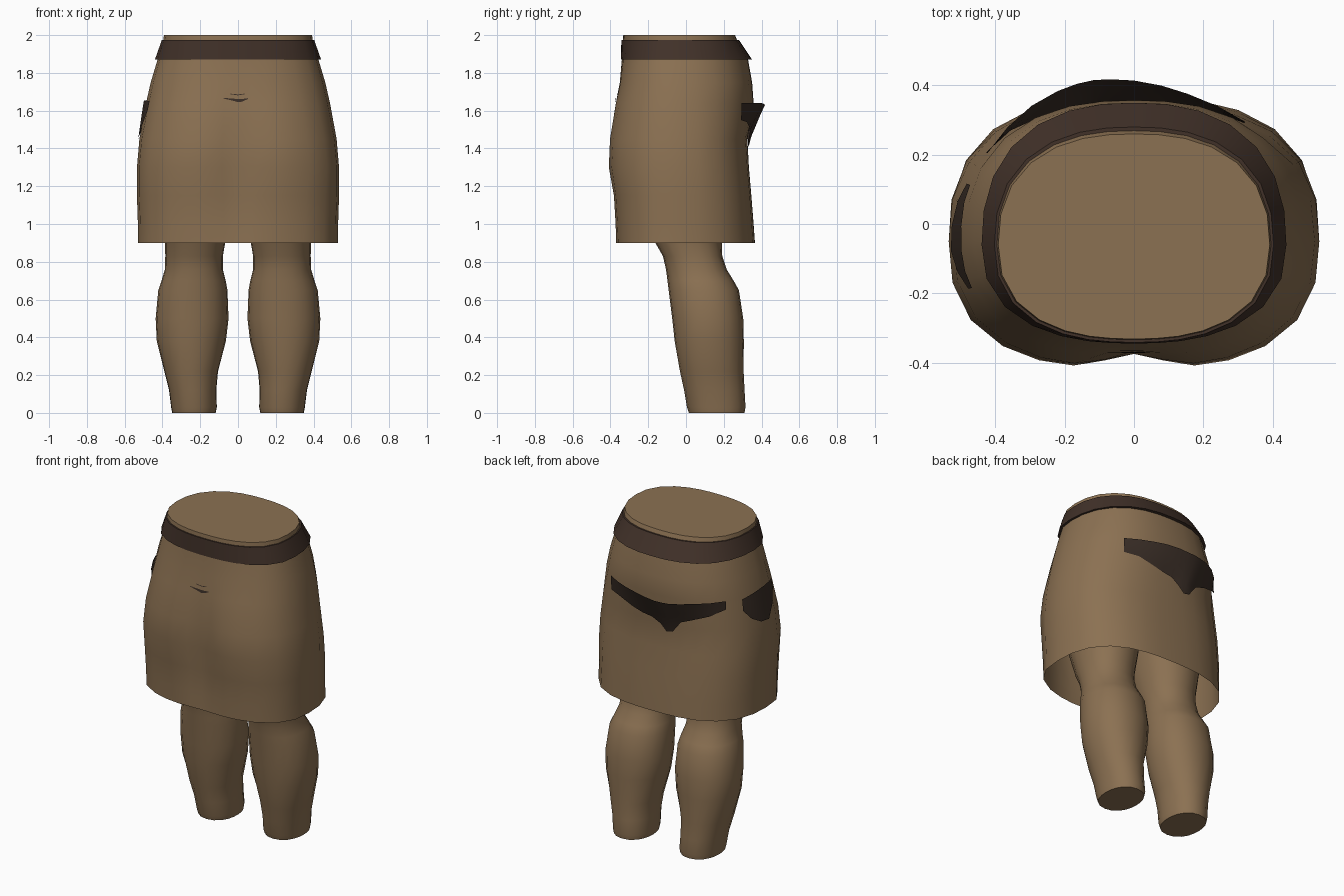
import bpy, bmesh, math


def material(name, rgb):
    m = bpy.data.materials.new(name)
    m.diffuse_color = (*rgb, 1)
    return m


TAN = material("tan", (0.26, 0.165, 0.085))
BROWN = material("dark brown", (0.053, 0.031, 0.022))
SCRAP = material("blackish brown", (0.040, 0.026, 0.019))


def ring_point(ring, deg, off=0.0):
    """Point on a rounded oval ring (z, x0, x1, y0, y1, cy, power, dent)."""
    z, x0, x1, y0, y1, cy, n, dent = ring
    c, s = math.cos(math.radians(deg)), math.sin(math.radians(deg))
    a, b = (x1 - x0) / 2, (y1 - cy if s > 0 else cy - y0)
    r = (abs(c / a) ** n + abs(s / b) ** n) ** (-1 / n) + off
    x, y = r * c, r * s
    if s < 0:
        y += dent * math.exp(-(x / 0.11) ** 2)
    return ((x0 + x1) / 2 + x, cy + y, z)


def finish(name, bm, mat, angle=50):
    me = bpy.data.meshes.new(name)
    bm.to_mesh(me)
    bm.free()
    me.materials.append(mat)
    ob = bpy.data.objects.new(name, me)
    bpy.context.collection.objects.link(ob)
    bpy.ops.object.select_all(action='DESELECT')
    ob.select_set(True)
    bpy.context.view_layer.objects.active = ob
    bpy.ops.object.shade_smooth_by_angle(angle=math.radians(angle))
    return ob


def loft(name, rings, mat, seg=28, cap_bottom=False, cap_top=False):
    bm = bmesh.new()
    rows = [[bm.verts.new(ring_point(r, 360 * i / seg)) for i in range(seg)]
            for r in rings]
    for lo, hi in zip(rows, rows[1:]):
        for i in range(seg):
            j = (i + 1) % seg
            bm.faces.new((lo[i], lo[j], hi[j], hi[i]))
    if cap_bottom:
        bm.faces.new(rows[0][::-1])
    if cap_top:
        bm.faces.new(rows[-1])
    return finish(name, bm, mat)


# Skirt: open at the hem, with a shallow dip down the middle of the front
SKIRT = [(z, -w, w, f, b, -0.05, n, d) for z, w, f, b, n, d in (
    (0.90, 0.530, -0.375, 0.365, 2.7, 0.01),
    (1.00, 0.530, -0.380, 0.358, 2.7, 0.02),
    (1.15, 0.535, -0.390, 0.346, 2.7, 0.03),
    (1.30, 0.535, -0.420, 0.333, 2.6, 0.045),
    (1.45, 0.522, -0.415, 0.325, 2.5, 0.04),
    (1.64, 0.487, -0.382, 0.358, 2.4, 0.015),
    (1.75, 0.462, -0.355, 0.350, 2.4, 0.005),
    (1.89, 0.420, -0.338, 0.325, 2.4, 0.0))]
loft("skirt", SKIRT, TAN)

# Waist: short stump closed by a flat top
loft("waist", [(1.85, -0.41, 0.41, -0.335, 0.31, -0.06, 2.4, 0),
               (1.96, -0.398, 0.398, -0.335, 0.275, -0.06, 2.4, 0),
               (2.00, -0.392, 0.392, -0.332, 0.26, -0.06, 2.4, 0)],
     TAN, cap_top=True)

# Belt: flared band with narrow lips above and below
loft("belt", [(1.87, -0.42, 0.42, -0.330, 0.325, -0.06, 2.4, 0),
              (1.87, -0.44, 0.44, -0.345, 0.350, -0.06, 2.4, 0),
              (1.975, -0.403, 0.403, -0.342, 0.280, -0.06, 2.4, 0),
              (1.975, -0.39, 0.39, -0.328, 0.262, -0.06, 2.4, 0)], BROWN)

# Legs: thigh, knee, calf and a cut-off ankle
LEG = ((0.00, 0.118, 0.348, 0.015, 0.310), (0.03, 0.112, 0.354, 0.005, 0.315),
       (0.12, 0.115, 0.365, -0.010, 0.310), (0.22, 0.106, 0.390, -0.032, 0.305),
       (0.38, 0.064, 0.430, -0.060, 0.306), (0.50, 0.050, 0.436, -0.073, 0.303),
       (0.65, 0.056, 0.422, -0.092, 0.280), (0.70, 0.065, 0.405, -0.098, 0.252),
       (0.76, 0.080, 0.387, -0.106, 0.215), (0.83, 0.080, 0.385, -0.122, 0.192),
       (0.90, 0.068, 0.386, -0.162, 0.190), (1.05, 0.040, 0.410, -0.210, 0.210),
       (1.25, 0.010, 0.440, -0.270, 0.240))
for side, sign in (("left", 1), ("right", -1)):
    rings = []
    for z, x0, x1, y0, y1 in LEG:
        lo, hi = sorted((sign * x0, sign * x1))
        rings.append((z, lo, hi, y0, y1, (y0 + y1) / 2, 2.2, 0))
    loft(side + "_leg", rings, TAN, seg=20, cap_bottom=True)


def skirt_point(deg, z, off):
    for lo, hi in zip(SKIRT, SKIRT[1:]):
        if z <= hi[0]:
            t = (z - lo[0]) / (hi[0] - lo[0])
            return ring_point([p + (q - p) * t for p, q in zip(lo, hi)], deg, off)


def scrap(name, columns, base=0.007, rows=4):
    """Torn sheet hung on the skirt; columns are (angle, top z, bottom z, top gap)."""
    bm = bmesh.new()
    grid = [[bm.verts.new(skirt_point(d, zt + (zb - zt) * k / rows,
                                      base + gap * (1 - k / rows)))
             for k in range(rows + 1)] for d, zt, zb, gap in columns]
    for p, q in zip(grid, grid[1:]):
        for k in range(rows):
            bm.faces.new((p[k], p[k + 1], q[k + 1], q[k]))
    bmesh.ops.reverse_faces(bm, faces=bm.faces)
    bmesh.ops.recalc_face_normals(bm, faces=bm.faces)
    if sum(f.normal.dot(f.calc_center_median()) for f in bm.faces) < 0:
        bmesh.ops.reverse_faces(bm, faces=bm.faces)
    return finish(name, bm, SCRAP)


# Torn cloth: wide one standing away at the back, small one on the hip
scrap("back_scrap", [(47, 1.64, 1.55, 0.0), (58, 1.64, 1.54, 0.008),
                     (70, 1.64, 1.51, 0.022), (80, 1.64, 1.49, 0.037),
                     (90, 1.635, 1.48, 0.05), (98, 1.63, 1.45, 0.056),
                     (104, 1.63, 1.41, 0.058), (110, 1.63, 1.42, 0.054),
                     (117, 1.635, 1.49, 0.045), (127, 1.64, 1.52, 0.03),
                     (138, 1.64, 1.55, 0.012), (149, 1.64, 1.59, 0.0)])
scrap("hip_scrap", [(161, 1.63, 1.56, 0.0), (167, 1.64, 1.50, 0.005),
                    (175, 1.65, 1.46, 0.008), (183, 1.655, 1.45, 0.008),
                    (190, 1.655, 1.52, 0.005), (196, 1.65, 1.60, 0.0)])

# Thin slits on the front
scrap("front_slit", [(257, 1.668, 1.664, 0), (264, 1.664, 1.655, 0),
                     (270, 1.662, 1.645, 0), (274, 1.662, 1.648, 0),
                     (279, 1.666, 1.662, 0)], base=0.006, rows=1)
scrap("front_upper_slit", [(263, 1.690, 1.687, 0), (270, 1.686, 1.681, 0),
                           (276, 1.690, 1.687, 0)], base=0.004, rows=1)
